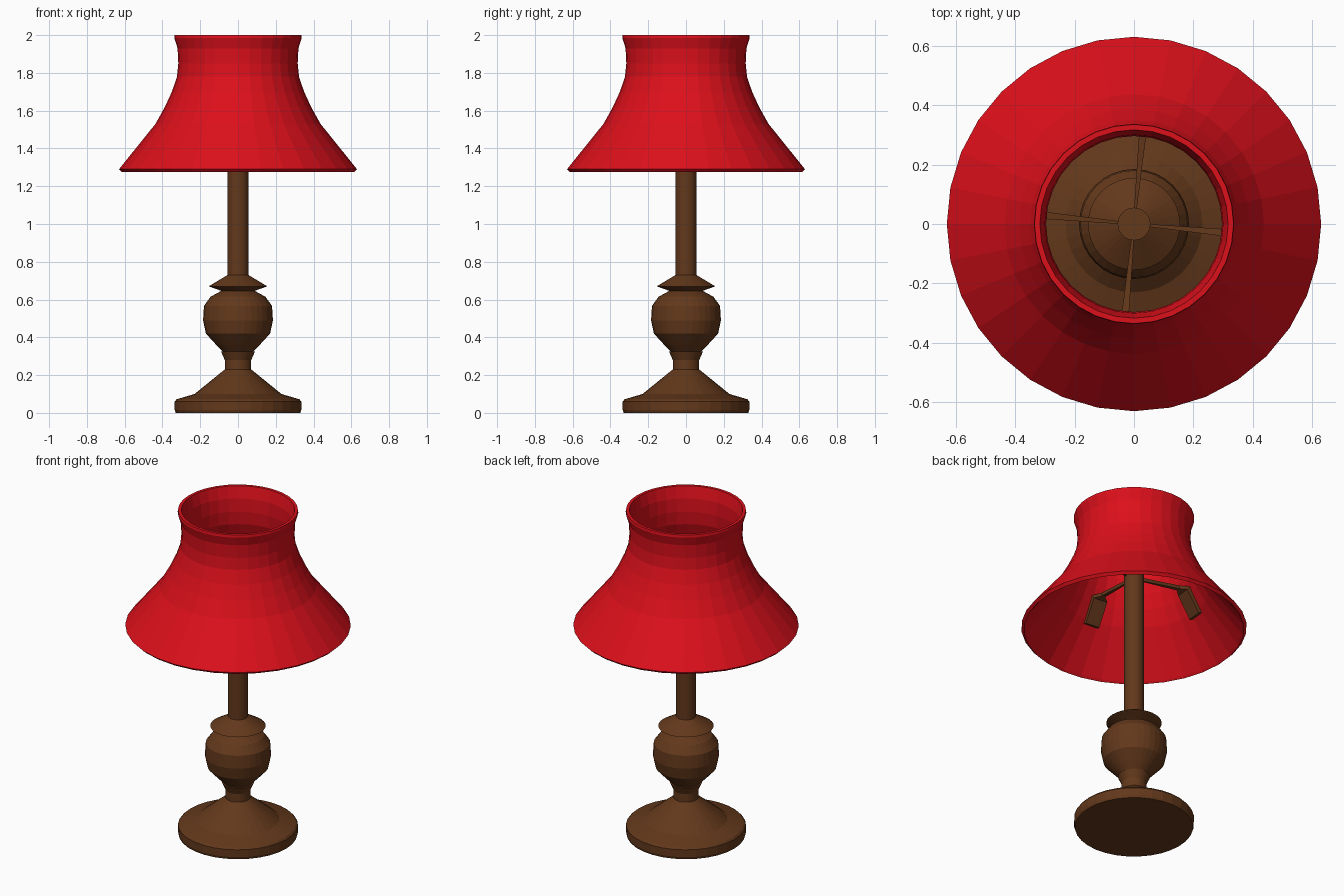
import bpy, bmesh
from math import cos, sin, pi, radians

if "Cube" in bpy.data.objects:
    bpy.data.objects.remove(bpy.data.objects["Cube"])

SEG = 32


def material(name, color):
    m = bpy.data.materials.new(name)
    m.diffuse_color = color
    m.use_nodes = True
    m.node_tree.nodes["Principled BSDF"].inputs["Base Color"].default_value = m.diffuse_color
    return m


def finish(bm, name, mat):
    bmesh.ops.recalc_face_normals(bm, faces=bm.faces)
    mesh = bpy.data.meshes.new(name)
    bm.to_mesh(mesh)
    bm.free()
    mesh.materials.append(mat)
    obj = bpy.data.objects.new(name, mesh)
    bpy.context.collection.objects.link(obj)
    return obj


def lathe(name, profile, mat, closed=False):
    """Revolve (radius, z) points around z; cap the ends unless the profile is a loop."""
    bm = bmesh.new()
    rings = [[bm.verts.new((r * cos(2 * pi * i / SEG), r * sin(2 * pi * i / SEG), z))
              for i in range(SEG)] for r, z in profile]
    pairs = list(zip(rings, rings[1:]))
    if closed:
        pairs.append((rings[-1], rings[0]))
    else:
        bm.faces.new(rings[0])
        bm.faces.new(rings[-1])
    for a, b in pairs:
        for i in range(SEG):
            j = (i + 1) % SEG
            bm.faces.new((a[i], a[j], b[j], b[i]))
    return finish(bm, name, mat)


wood = material("wood", (0.125, 0.04, 0.011, 1))
fabric = material("fabric", (0.72, 0.005, 0.011, 1))

# Turned foot with flared neck
lathe("base", [(0.33, 0), (0.335, 0.015), (0.335, 0.06), (0.325, 0.072), (0.23, 0.10),
               (0.07, 0.23), (0.07, 0.28), (0.09, 0.325), (0.07, 0.328)], wood)

# Turned bulb
lathe("bulb_turning", [(0.08, 0.325), (0.115, 0.36), (0.17, 0.42), (0.185, 0.49), (0.18, 0.567),
                       (0.145, 0.615), (0.09, 0.645), (0.06, 0.65)], wood)

# Collar disc and pole
lathe("collar", [(0.085, 0.645), (0.155, 0.67), (0.055, 0.73)], wood)
lathe("pole", [(0.055, 0.72), (0.055, 1.63)], wood)

# Flared shade: outer wall, then inner wall
outer = [(0.615, 1.275), (0.63, 1.29), (0.437, 1.53), (0.387, 1.62), (0.35, 1.70),
         (0.323, 1.78), (0.316, 1.85), (0.32, 1.93), (0.337, 1.985), (0.335, 2.0)]
inner = [(0.317, 2.0), (0.30, 1.93), (0.296, 1.85), (0.303, 1.77), (0.33, 1.69),
         (0.367, 1.61), (0.417, 1.525), (0.605, 1.285)]
lathe("shade", outer + inner, fabric, closed=True)

# Four bracket arms: thin spoke, then a wider plate bent down along the shade
sections = [(0.03, 0.004, 1.62, 1.60), (0.30, 0.012, 1.65, 1.63),
            (0.35, 0.045, 1.645, 1.62), (0.428, 0.045, 1.50, 1.495)]
for k, side in enumerate(("right", "back", "left", "front")):
    bm = bmesh.new()
    rings = []
    for n, (r, w, top, low) in enumerate(sections):
        back = 0.02 if n >= 2 else 0
        rings.append([bm.verts.new(p) for p in
                      ((r, -w, top), (r, w, top), (r - back, w, low), (r - back, -w, low))])
    bm.faces.new(rings[0])
    bm.faces.new(rings[-1])
    for a, b in zip(rings, rings[1:]):
        for i in range(4):
            j = (i + 1) % 4
            bm.faces.new((a[i], a[j], b[j], b[i]))
    arm = finish(bm, "shade_bracket_" + side, wood)
    arm.rotation_euler.z = k * pi / 2 - radians(5.5)
